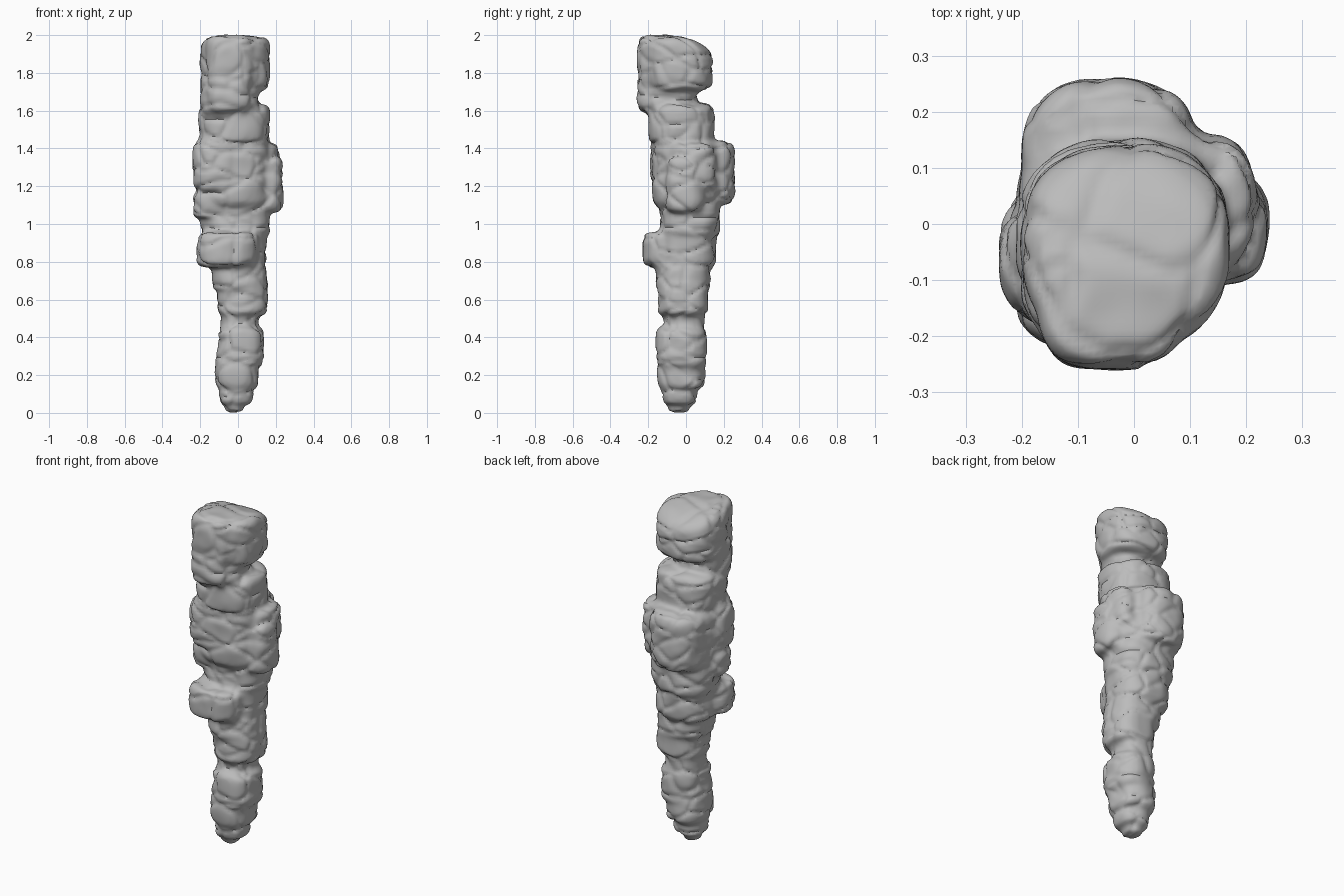
import bpy
import bmesh
from mathutils import Vector, noise

old = bpy.data.objects.get("Cube")
if old:
    bpy.data.objects.remove(old, do_unlink=True)

stone = bpy.data.materials.new("grey stone")
stone.use_nodes = True
stone.diffuse_color = (0.5, 0.5, 0.5, 1)
stone.node_tree.nodes["Principled BSDF"].inputs["Base Color"].default_value = stone.diffuse_color

# Stacked layers and side bulges: x range, y range, z range
LAYERS = [
    (-.20, .17, -.22, .14, 1.70, 2.0),
    (-.20, .11, -.23, .06, 1.57, 1.8),
    (-.21, .17, -.20, .15, 1.41, 1.64),
    (-.21, .18, -.18, .20, 1.08, 1.45),
    (-.20, .17, -.14, .18, .92, 1.15),
    (-.18, .15, -.15, .16, .76, .98),
    (-.14, .15, -.16, .13, .64, .82),
    (-.11, .16, -.15, .12, .51, .72),
    (-.09, .11, -.12, .10, .38, .58),
    (-.11, .14, -.16, .11, .23, .46),
    (-.12, .11, -.15, .10, .12, .36),
    (-.10, .08, -.13, .06, .04, .24),
    (-.07, .03, -.10, .02, 0, .16),
]
BULGES = [
    (-.17, .09, -.26, -.05, 1.71, 2.0),
    (-.17, .08, -.26, -.05, 1.59, 1.8),
    (-.24, .04, -.19, .06, 1.17, 1.45),
    (.02, .22, -.09, .16, 1.18, 1.43),
    (.06, .24, -.11, .10, 1.06, 1.36),
    (-.20, .11, .0, .26, 1.10, 1.44),
    (-.24, -.05, -.14, .06, 1.03, 1.17),
    (-.22, .11, -.23, .02, .77, .96),
]


def add_boulder(bm, box):
    """Flat-topped rounded boulder filling the given box."""
    verts = bmesh.ops.create_icosphere(bm, subdivisions=4, radius=1)["verts"]
    low, high = Vector(box[0::2]), Vector(box[1::2])
    mid, half = (low + high) / 2, (high - low) / 2
    for v in verts:
        ring = (abs(v.co.x) ** 2.5 + abs(v.co.y) ** 2.5) ** (1 / 2.5)
        p = v.co / (ring ** 6 + abs(v.co.z) ** 6) ** (1 / 6)
        v.co = mid + p * half


def weather(p):
    """Soft, mostly level cracks plus gentle lumps."""
    q = Vector((p.x * 5, p.y * 5, p.z * 9))
    q += noise.noise_vector(p * 7) * .25
    near = noise.voronoi(q)[0]
    crack = max(0, 1 - (near[1] - near[0]) / .3) ** 2
    return .001 - .011 * crack + .006 * noise.noise(p * 12)


# Join the boulders into one rock skin
bm = bmesh.new()
for box in LAYERS + BULGES:
    add_boulder(bm, box)
mesh = bpy.data.meshes.new("stalactite")
bm.to_mesh(mesh)
bm.free()
rock = bpy.data.objects.new("stalactite", mesh)
bpy.context.collection.objects.link(rock)
remesh = rock.modifiers.new("skin", 'REMESH')
remesh.mode = 'VOXEL'
remesh.voxel_size = .013
soften = rock.modifiers.new("soften", 'SMOOTH')
soften.iterations = 4
bpy.context.view_layer.update()
skin = bpy.data.meshes.new_from_object(rock.evaluated_get(bpy.context.evaluated_depsgraph_get()))
rock.modifiers.clear()
rock.data = skin
bpy.data.meshes.remove(mesh)

# Weathered surface, with the top sloping down to the back
moves = [v.co + v.normal * weather(v.co) for v in skin.vertices]
for v, co in zip(skin.vertices, moves):
    if co.z > 1.72:
        co.z -= max(0, co.y + .08) ** 1.5 * .7 * (co.z - 1.72) / .28
    v.co = co

skin.materials.clear()
skin.materials.append(stone)
bpy.ops.object.select_all(action='DESELECT')
rock.select_set(True)
bpy.context.view_layer.objects.active = rock
bpy.ops.object.shade_smooth_by_angle(angle=.8)
